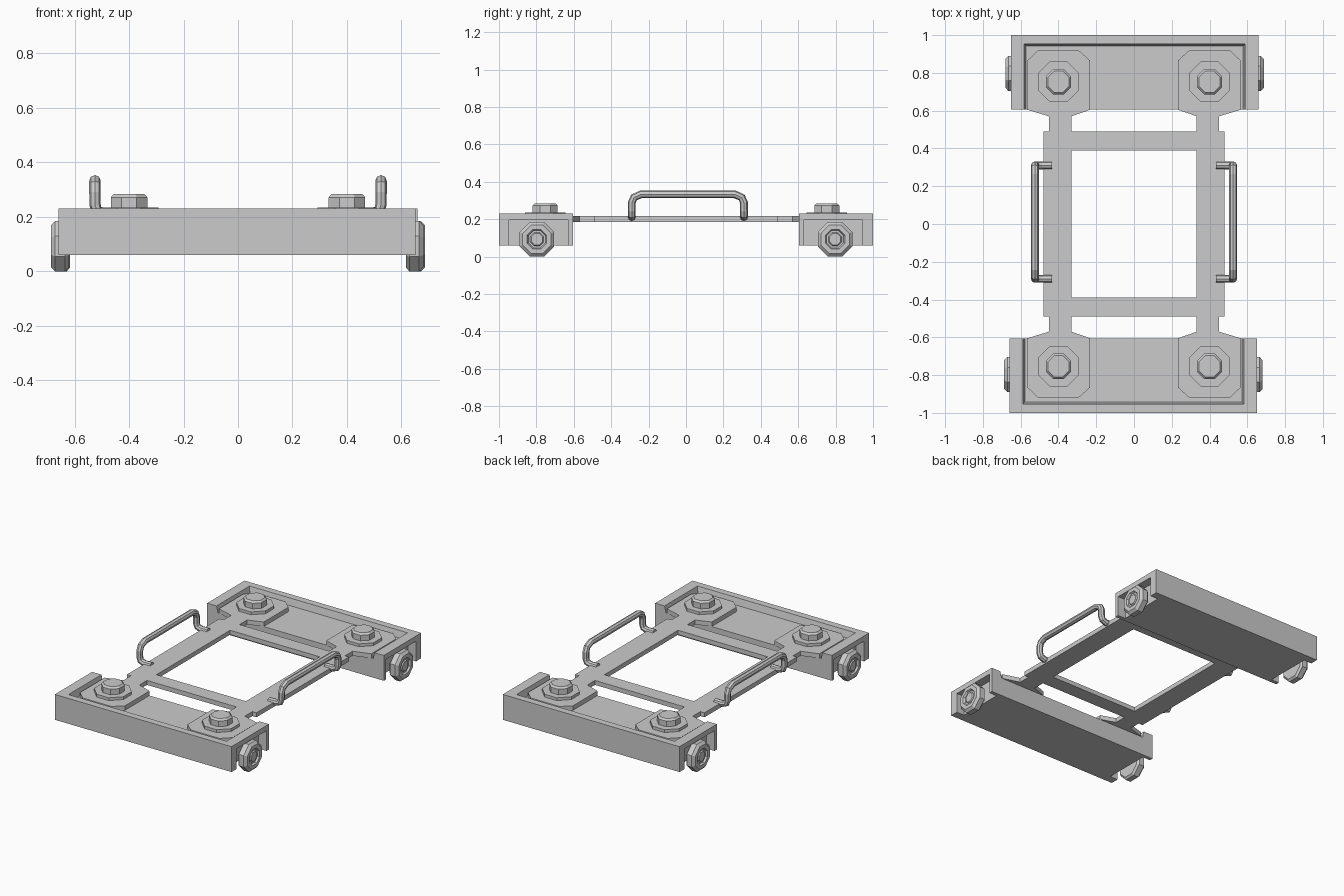
import bpy, bmesh, math
from mathutils import Matrix

if "Cube" in bpy.data.objects:
    bpy.data.objects.remove(bpy.data.objects["Cube"])


def make_object(name, bm):
    bmesh.ops.recalc_face_normals(bm, faces=bm.faces)
    me = bpy.data.meshes.new(name)
    bm.to_mesh(me)
    bm.free()
    ob = bpy.data.objects.new(name, me)
    bpy.context.collection.objects.link(ob)
    return ob


def prism(name, pts, z0, z1):
    """Extrude an xy outline from z0 to z1."""
    bm = bmesh.new()
    face = bm.faces.new([bm.verts.new((x, y, z0)) for x, y in pts])
    ext = bmesh.ops.extrude_face_region(bm, geom=[face])
    for v in ext["geom"]:
        if isinstance(v, bmesh.types.BMVert):
            v.co.z = z1
    return make_object(name, bm)


def box(name, x0, x1, y0, y1, z0, z1):
    return prism(name, [(x0, y0), (x1, y0), (x1, y1), (x0, y1)], z0, z1)


def lathe(name, profile, matrix, sides=8):
    """Revolve (radius, height) pairs into a faceted solid with flats on the axes."""
    bm = bmesh.new()
    rings = []
    for r, h in profile:
        R = r / math.cos(math.pi / sides)
        rings.append([bm.verts.new((R * math.cos((i + .5) * 2 * math.pi / sides),
                                    R * math.sin((i + .5) * 2 * math.pi / sides), h))
                      for i in range(sides)])
    for a, b in zip(rings, rings[1:]):
        for i in range(sides):
            j = (i + 1) % sides
            bm.faces.new((a[i], a[j], b[j], b[i]))
    bm.faces.new(rings[0])
    bm.faces.new(rings[-1])
    bm.transform(matrix)
    return make_object(name, bm)


def cut(target, cutter):
    cutter.hide_render = True
    m = target.modifiers.new("cut", 'BOOLEAN')
    m.operation, m.solver, m.object = 'DIFFERENCE', 'EXACT', cutter
    bpy.context.view_layer.objects.active = target
    bpy.ops.object.modifier_apply(modifier=m.name)
    bpy.data.objects.remove(cutter)


# End housings: open tray on top, wheel pocket at each end
def housing(name, turn):
    ob = box(name, -.652, .658, .605, 1, .06, .23)
    tray = box("tray_cutter", -.572, .578, .5, .943, .185, .26)
    for v in tray.data.vertices:            # sloped tray walls
        if v.co.z > .2:
            v.co.x += math.copysign(.018, v.co.x)
            v.co.y += .018 if v.co.y > .7 else 0
    cut(ob, tray)
    for s in (-1, 1):
        a, b = sorted((s * .597, s * .72))
        cut(ob, box("pocket_cutter", a + .003, b + .003, .63, .945, 0, .195))
    ob.data.transform(turn)


# Wheels with stepped hub
WHEEL = [(.08, .62), (.0925, .632), (.0925, .668), (.076, .684), (.052, .684),
         (.046, .672), (.036, .672), (.03, .68)]
# Washer with bolt head on top
BOLT = [(.108, .21), (.108, .235), (.067, .235), (.067, .272), (.056, .284)]

for end, ang in (("back", 0), ("front", math.pi)):
    turn = Matrix.Rotation(ang, 4, 'Z')
    housing(end + "_housing", turn)
    for side, s in (("right", 1), ("left", -1)):
        axle = (turn @ Matrix.Translation((.003, .797, .0925))
                @ Matrix.Rotation(s * math.pi / 2, 4, 'Y'))
        lathe(f"{end}_{side}_wheel", WHEEL, axle)
        lathe(f"{end}_{side}_bolt", BOLT, turn @ Matrix.Translation((s * .4, .753, 0)))

# Connecting frame: one quarter outline mirrored both ways
quarter = [(0, .39), (.332, .39), (.332, 0), (.48, 0), (.48, .49), (.45, .49),
           (.45, .57), (.565, .605), (.565, .865), (.507, .92), (.293, .92),
           (.232, .865), (.232, .605), (.332, .57), (.332, .49), (0, .49)]
frame = prism("connecting_frame", quarter, .186, .216)
bm = bmesh.new()
bm.from_mesh(frame.data)
seam = [f for f in bm.faces if all(abs(v.co.x) < 1e-5 for v in f.verts)
        or all(abs(v.co.y) < 1e-5 for v in f.verts)]
bmesh.ops.delete(bm, geom=seam, context='FACES')
bm.to_mesh(frame.data)
bm.free()
mirror = frame.modifiers.new("mirror", 'MIRROR')
mirror.use_axis = (True, True, False)

# Carrying handles: bent bars whose feet rest on the frame
half = [(.435, .30, .212), (.49, .30, .212), (.517, .30, .222), (.525, .30, .245),
        (.525, .30, .288), (.525, .288, .316), (.525, .25, .333)]
for side, s in (("right", 1), ("left", -1)):
    path = [(s * x, .01 + y, z) for x, y, z in half]
    path += [(s * x, .01 - y, z) for x, y, z in reversed(half)]
    cu = bpy.data.curves.new(side + "_handle", 'CURVE')
    cu.dimensions = '3D'
    cu.bevel_depth, cu.bevel_resolution, cu.use_fill_caps = .021, 2, True
    sp = cu.splines.new('POLY')
    sp.points.add(len(path) - 1)
    for p, co in zip(sp.points, path):
        p.co = (*co, 1)
    sp.use_smooth = False
    bpy.context.collection.objects.link(bpy.data.objects.new(side + "_handle", cu))
